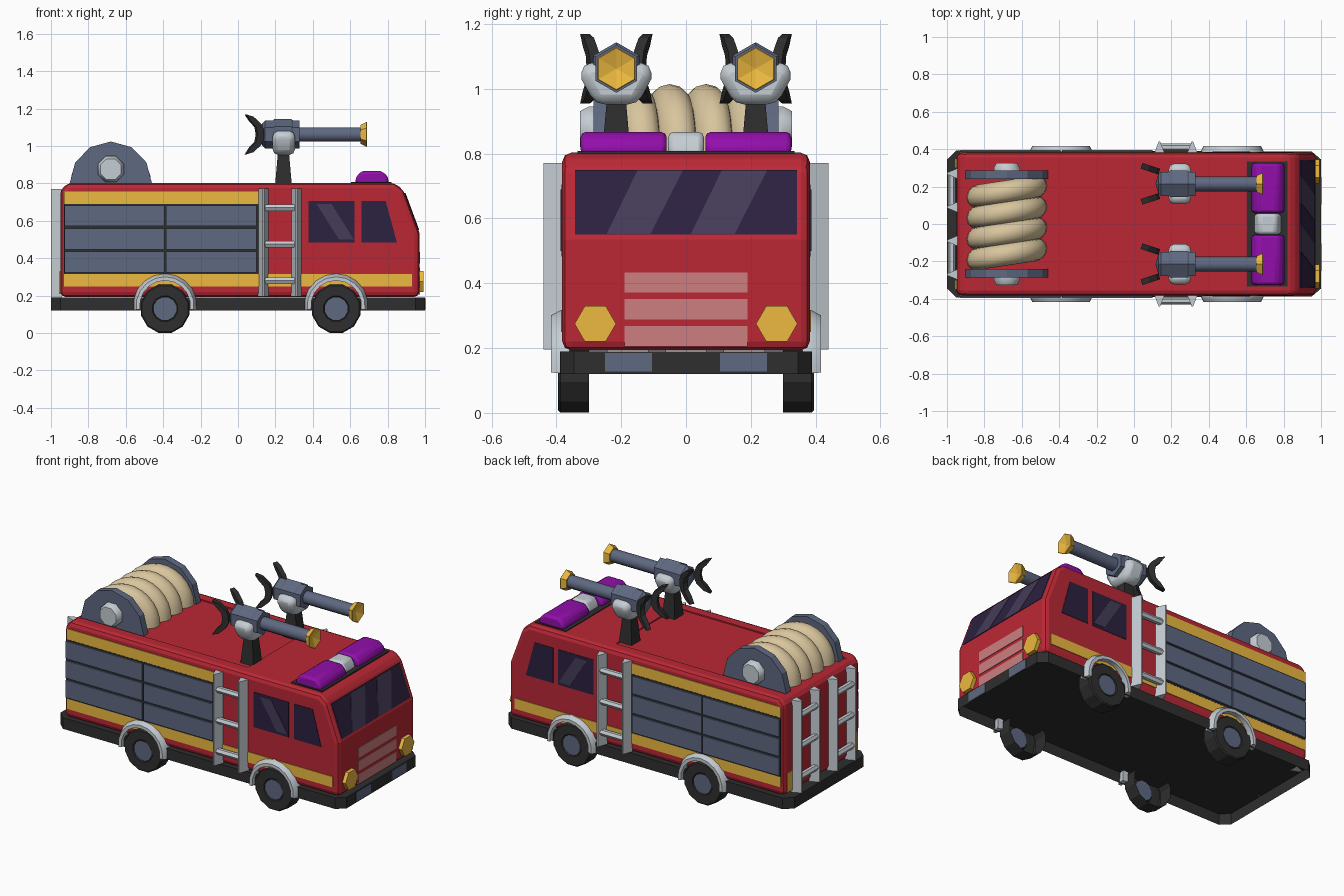
import bpy, bmesh
from math import sin, cos, pi, radians
from mathutils import Vector, Matrix

if "Cube" in bpy.data.objects:
    bpy.data.objects.remove(bpy.data.objects["Cube"])

def mat(name, r, g, b):
    m = bpy.data.materials.new(name)
    m.diffuse_color = [(c / 255) ** 2.2 for c in (r, g, b)] + [1]
    m.use_nodes = True
    m.node_tree.nodes["Principled BSDF"].inputs["Base Color"].default_value = m.diffuse_color
    return m

RED, GOLD = mat("red", 186, 44, 56), mat("gold", 236, 184, 66)
SLATE, DARK = mat("slate", 95, 104, 128), mat("dark", 50, 50, 50)
SILVER, GLASS = mat("silver", 196, 204, 210), mat("glass", 48, 38, 66)
SHINE, PINK = mat("glass_shine", 70, 62, 88), mat("pink", 204, 126, 128)
BEIGE, PURPLE = mat("beige", 216, 196, 156), mat("purple", 145, 22, 170)

def finish(name, bm, m, mirror, smooth=False, bevel=0, segs=1):
    bmesh.ops.remove_doubles(bm, verts=bm.verts, dist=1e-5)
    bmesh.ops.recalc_face_normals(bm, faces=bm.faces)
    me = bpy.data.meshes.new(name)
    bm.to_mesh(me)
    bm.free()
    me.materials.append(m)
    ob = bpy.data.objects.new(name, me)
    bpy.context.collection.objects.link(ob)
    if bevel:
        b = ob.modifiers.new("bevel", 'BEVEL')
        b.width, b.segments = bevel, segs
    if mirror:
        ob.modifiers.new("mirror", 'MIRROR').use_axis = (False, True, False)
    if smooth:
        bpy.ops.object.select_all(action='DESELECT')
        ob.select_set(True)
        bpy.context.view_layer.objects.active = ob
        bpy.ops.object.shade_smooth_by_angle(angle=radians(40))
    return ob

def prism(name, pts, vec, m, mirror=True, xf=None, open_end=False, **kw):
    """Polygon of 3D points swept along vec, optionally without its first face."""
    bm = bmesh.new()
    f = bm.faces.new([bm.verts.new(p) for p in pts])
    new = bmesh.ops.extrude_face_region(bm, geom=[f], use_keep_orig=True)["geom"]
    bmesh.ops.translate(bm, vec=vec, verts=[v for v in new if isinstance(v, bmesh.types.BMVert)])
    if open_end:
        bmesh.ops.delete(bm, geom=[f], context='FACES_ONLY')
    if xf:
        bm.transform(xf)
    return finish(name, bm, m, mirror, **kw)

def side(name, xz, y0, y1, m, mirror=True, **kw):
    return prism(name, [(x, y0, z) for x, z in xz], (0, y1 - y0, 0), m, mirror, **kw)

def box(name, x0, x1, y0, y1, z0, z1, m, mirror=True, **kw):
    return side(name, [(x0, z0), (x1, z0), (x1, z1), (x0, z1)], y0, y1, m, mirror, **kw)

def lathe(name, prof, c, axis, n, m, a0=0, a1=None, closed=False, mirror=True, shear=0, smooth=False):
    """Spin (radius, height) points round an axis through c, fully or in part."""
    bm = bmesh.new()
    full = a1 is None
    a1 = a0 + 360 if full else a1
    rows = []
    for i in range(n if full else n + 1):
        a = radians(a0 + (a1 - a0) * i / n)
        row = []
        for r, h in prof:
            u, v = r * cos(a), r * sin(a)
            p = {'x': (h, u, v), 'y': (u, h + shear * u, v), 'z': (u, v, h)}[axis]
            row.append(bm.verts.new(Vector(p) + Vector(c)))
        rows.append(row)
    k = len(prof)
    for i in range(n):
        a, b = rows[i], rows[(i + 1) % len(rows)]
        for j in range(k if closed else k - 1):
            bm.faces.new((a[j], a[(j + 1) % k], b[(j + 1) % k], b[j]))
    if not full:
        bm.faces.new(rows[0])
        bm.faces.new(rows[-1])
    return finish(name, bm, m, mirror, smooth=smooth)

def rod(r, h0, h1):
    return [(0, h0), (r, h0), (r, h1), (0, h1)]

# body with recessed rear roof
body = side("body", [(-.95, .193), (.97, .193), (.97, .535), (.885, .765), (.835, .803), (-.91, .803), (-.95, .765)],
            -.382, .382, RED, False, bevel=.028, segs=2)
cutter = box("roof_cutter", -.93, .28, -.30, .30, .795, .9, RED, False)
cutter.hide_render = True
cutter.hide_viewport = True
cut = body.modifiers.new("recess", 'BOOLEAN')
cut.object = cutter

# chassis skirt, hollow underneath, and bumper plates
prism("chassis", [(-1, -.345, .12), (-.95, -.392, .12), (.95, -.388, .12), (1, -.345, .12),
                  (1, .345, .12), (.95, .388, .12), (-.95, .392, .12), (-1, .345, .12)], (0, 0, .07), DARK, False,
      open_end=True)
box("bumper_plate", .99, 1.002, .105, .25, .127, .185, SLATE)

# stripes and roller shutters
box("lower_stripe", -.93, .93, -.386, -.37, .25, .317, GOLD)
box("upper_stripe", -.93, .11, -.386, -.37, .685, .757, GOLD)
box("shutter_frame", -.93, .11, -.387, -.37, .315, .69, DARK)
for i, (x0, x1) in enumerate([(-.928, -.393), (-.385, .1)]):
    for j in range(3):
        z = .325 + j * .123
        box(f"shutter_{i}_{j}", x0, x1, -.396, -.38, z, z + .11, SLATE)

# side windows
side("rear_side_window", [(.378, .483), (.624, .483), (.624, .705), (.378, .705)], -.385, -.37, GLASS)
side("front_side_window", [(.66, .483), (.85, .483), (.79, .705), (.66, .705)], -.385, -.37, GLASS)
side("side_window_shine", [(.42, .69), (.50, .69), (.62, .50), (.54, .50)], -.387, -.38, SHINE)

# windscreen on the sloping front
def slope(pts, d):
    return [(.968 + d - (z - .535) * .37, y, z) for y, z in pts]
prism("windscreen", slope([(-.342, .55), (.342, .55), (.342, .75), (-.342, .75)], -.01), (.015, 0, 0), GLASS, False)
for i, y in enumerate((-.11, .15)):
    prism(f"windscreen_shine_{i}", slope([(y - .135, .552), (y, .552), (y + .1, .748), (y - .04, .748)], 0),
          (.007, 0, 0), SHINE, False)

# grille bars, headlights, rear lamps
for i in range(3):
    z = .205 + i * .083
    box(f"grille_bar_{i}", .96, .974, -.19, .19, z, z + .063, PINK, False)
lathe("headlight", [(0, .96), (.064, .96), (.064, .993), (0, .993)], (0, -.28, .275), 'x', 6, GOLD)
box("rear_lamp", -.956, -.94, .30, .35, .21, .33, GOLD)

# wheels (open on the inside) and arches
for i, x in enumerate((-.39, .525)):
    lathe(f"tyre_{i}", [(.134, -.30), (.134, -.388), (.127, -.395), (.07, -.395), (.065, -.388), (0, -.388)],
          (x, 0, .13), 'y', 12, DARK, a0=15)
    lathe(f"hub_{i}", rod(.062, -.38, -.393), (x, 0, .13), 'y', 12, SLATE, a0=15)
    lathe(f"wheel_arch_{i}", [(.135, -.36), (.172, -.36), (.172, -.385), (.155, -.417), (.135, -.417)],
          (x, 0, .146), 'y', 10, SILVER, a0=-8, a1=188, closed=True, smooth=True)

# side ladders and rear ladders, with three-sided rails
RUNGS = (.28, .475, .67)
for i, x in enumerate((.136, .312)):
    prism(f"side_ladder_rail_{i}", [(x - .028, -.378, .195), (x + .028, -.378, .195), (x + .004, -.44, .195),
                                    (x - .004, -.44, .195)], (0, 0, .577), SILVER)
for i, y in enumerate((.09, .27)):
    prism(f"rear_ladder_rail_{i}", [(-.943, y - .028, .19), (-.943, y + .028, .19), (-1, y + .004, .19),
                                    (-1, y - .004, .19)], (0, 0, .58), SILVER)
for i, z in enumerate(RUNGS):
    lathe(f"side_ladder_rung_{i}", rod(.02, .14, .31), (0, -.41, z), 'x', 6, SILVER)
    lathe(f"rear_ladder_rung_{i}", rod(.02, .09, .27), (-.975, 0, z), 'y', 6, SILVER)

# roof light bar
box("light_bar_base", .605, .82, -.335, .335, .79, .808, DARK, False)
side("beacon", [(.627, .795), (.805, .795), (.803, .835), (.768, .867), (.662, .867), (.63, .835)],
     .06, .325, PURPLE, bevel=.016, segs=2, smooth=True)
side("light_bar_centre", [(.64, .795), (.79, .795), (.782, .83), (.76, .867), (.67, .867), (.648, .83)],
     -.055, .055, SILVER, False, bevel=.016, segs=2, smooth=True)

# hose reel
RX, RZ = -.68, .80
arc = [(RX + .22 * cos(i * pi / 6), RZ + .224 * sin(i * pi / 6)) for i in range(7)]
side("reel_flange", [(RX + .22, .785)] + arc + [(RX - .22, .785)], .24, .285, SLATE)
lathe("reel_hub", [(0, .27), (.075, .27), (.075, .30), (.06, .327), (0, .327)], (RX, 0, .876), 'y', 8, SILVER,
      a0=22.5, smooth=True)
for i in range(4):
    y = -.162 + i * .112
    ring = [(.158 + .057 * cos(t * pi / 6), .06 * sin(t * pi / 6)) for t in range(12)]
    lathe(f"hose_coil_{i}", ring, (RX, y, RZ), 'y', 14, BEIGE, a0=-2, a1=182, closed=True, mirror=False,
          shear=.15, smooth=True)

# twin water cannons
CY, CZ = -.215, 1.062
lathe("cannon_post", [(0, .785), (.064, .785), (.04, .98), (0, .98)], (.243, CY, 0), 'z', 4, DARK, a0=45)
prism("cannon_cradle", [(.185, CY + y, z) for y, z in
      [(-.108, 1.08), (-.108, 1.03), (-.065, .952), (.065, .952), (.108, 1.03), (.108, 1.08)]],
      (.12, 0, 0), SILVER, bevel=.03, segs=2, smooth=True)
lathe("cannon_body", [(0, .115), (.06, .13), (.074, .145), (.074, .185), (.082, .195), (.082, .285), (.074, .295),
                      (.074, .33), (0, .33)], (0, CY, CZ), 'x', 6, SLATE, a0=30)
lathe("cannon_barrel", rod(.04, .32, .67), (0, CY, CZ), 'x', 10, SLATE, smooth=True)
lathe("cannon_nozzle", [(0, .655), (.05, .655), (.067, .688), (.064, .69), (0, .672)],
      (0, CY, CZ), 'x', 6, GOLD, a0=30)

# crescent grips behind each cannon
outer = [(-.10, .107), (-.06, .095), (-.015, .055), (0, .02), (0, -.02), (-.015, -.055), (-.06, -.095), (-.10, -.107)]
inner = [(-.075, -.07), (-.045, -.04), (-.037, 0), (-.045, .04), (-.075, .07)]
for i, s in enumerate((-1, 1)):
    xf = Matrix.Translation((.135, CY + s * .065, CZ)) @ Matrix.Rotation(-s * .32, 4, 'Z')
    side(f"cannon_grip_{i}", outer + inner, -.016, .016, DARK, xf=xf)
